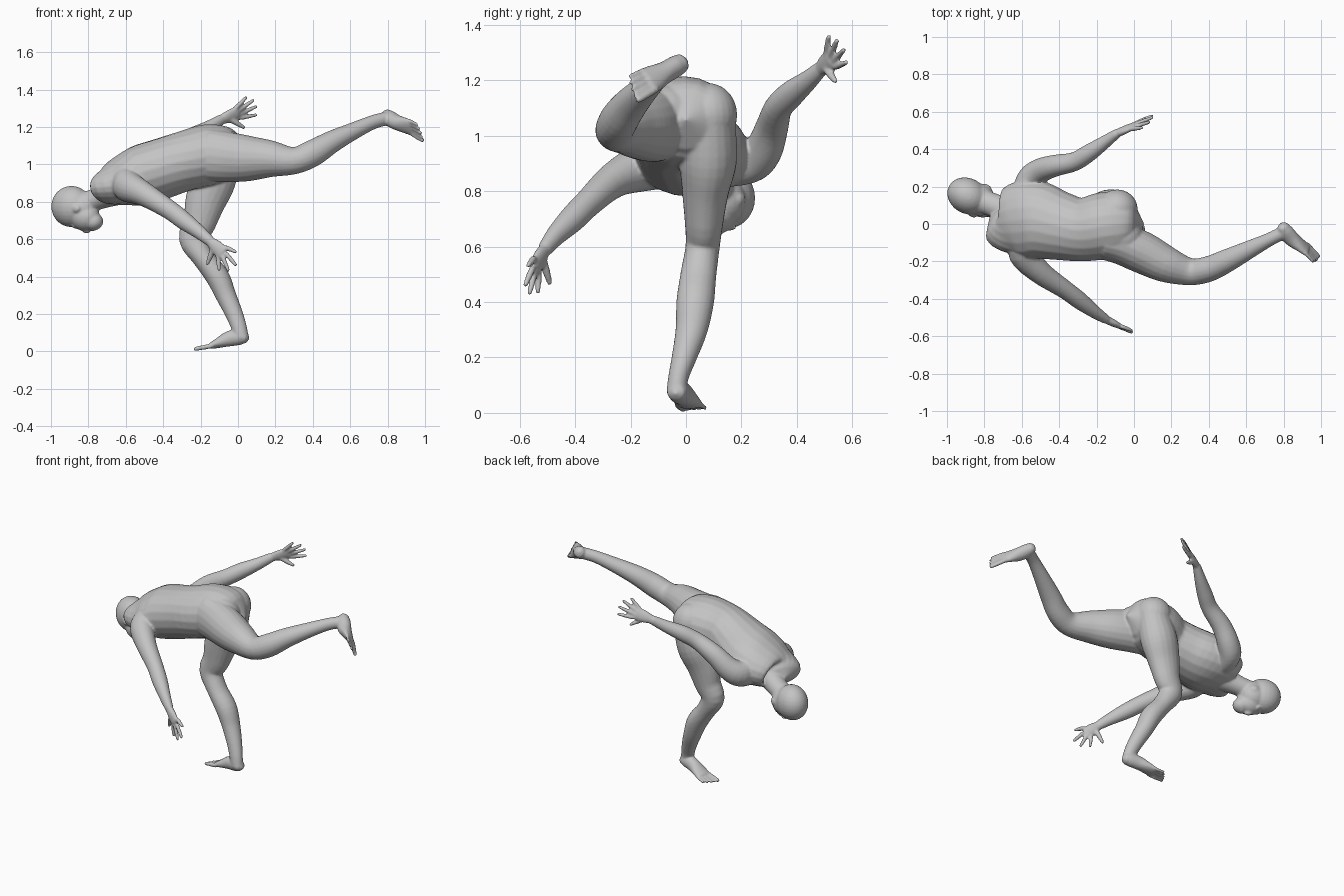
import bpy
import bmesh
from math import sin, cos, pi, radians
from mathutils import Vector, Matrix

if "Cube" in bpy.data.objects:
    bpy.data.objects.remove(bpy.data.objects["Cube"])

SCALE = 0.01            # all dimensions below are in hundredths of a unit
SIDES = 20
body_mesh = bmesh.new()


def smooth_stations(stations, steps=4):
    """Interpolate loft stations with a Catmull-Rom spline."""
    pts = [Vector(s) for s in stations]
    pts = [pts[0] * 2 - pts[1]] + pts + [pts[-1] * 2 - pts[-2]]
    result = []
    for p, q, r, s in zip(pts, pts[1:], pts[2:], pts[3:]):
        for i in range(steps):
            t = i / steps
            result.append(q + (r - p) * (t / 2)
                          + (p * 2 - q * 5 + r * 4 - s) * (t * t / 2)
                          + (q * 3 - p - r * 3 + s) * (t ** 3 / 2))
    result.append(pts[-2])
    return result


def loft(stations, up):
    """Loft ellipses along stations of (x, y, z, half width, half height)."""
    rows = smooth_stations(stations)
    centres = [Vector(row[:3]) * SCALE for row in rows]
    rings = []
    for i, row in enumerate(rows):
        ahead = centres[min(i + 1, len(rows) - 1)]
        behind = centres[max(i - 1, 0)]
        tangent = (ahead - behind).normalized()
        side = Vector(up).cross(tangent).normalized()
        normal = tangent.cross(side)
        ring = []
        for k in range(SIDES):
            angle = 2 * pi * k / SIDES
            offset = side * (cos(angle) * row[3]) + normal * (sin(angle) * row[4])
            ring.append(body_mesh.verts.new(centres[i] + offset * SCALE))
        rings.append(ring)
        if i in (0, len(rows) - 1):
            sign = 1 if i else -1
            bulge = tangent * (sign * 0.6 * min(row[3], row[4]) * SCALE)
            tip = body_mesh.verts.new(centres[i] + bulge)
            for k in range(SIDES):
                body_mesh.faces.new((ring[k], ring[(k + 1) % SIDES], tip))
    for low, high in zip(rings, rings[1:]):
        for k in range(SIDES):
            n = (k + 1) % SIDES
            body_mesh.faces.new((low[k], low[n], high[n], high[k]))


def blob(centre, radii, turn=0):
    """Add an ellipsoid turned about the vertical axis."""
    matrix = (Matrix.Translation(Vector(centre) * SCALE)
              @ Matrix.Rotation(radians(turn), 4, "Z")
              @ Matrix.Diagonal((*[r * SCALE for r in radii], 1)))
    bmesh.ops.create_uvsphere(body_mesh, u_segments=24, v_segments=14,
                              radius=1, matrix=matrix)


def digit(start, end, thick, thin):
    """Add a finger or toe."""
    middle = (start + end) / 2
    up = Vector((0.3, 0.5, 0.8))
    loft([(*start, thick, thick), (*middle, thick, thick), (*end, thin, thin)], up)


def hand(wrist, knuckles, tips, thumb):
    wrist, knuckles, thumb = Vector(wrist), Vector(knuckles), Vector(thumb)
    tips = [Vector(t) for t in tips]
    mean = sum(tips, Vector()) / len(tips)
    across = tips[0] - tips[-1]
    normal = across.cross(knuckles - wrist).normalized()
    middle = (wrist + knuckles) / 2
    loft([(*wrist, 2.6, 2.2), (*middle, 3.8, 2), (*knuckles, 4, 1.5)], normal)
    for tip in tips:
        base = knuckles + (tip - mean) * 0.5
        digit(base, tip, 1.2, 0.9)
    digit(wrist.lerp(knuckles, 0.35), thumb, 1.5, 0.95)


def foot(heel, toe, up, big_toe_side):
    heel, toe = Vector(heel), Vector(toe)
    forward = (toe - heel).normalized()
    up = Vector(up)
    up = (up - forward * up.dot(forward)).normalized()
    side = forward.cross(up) * big_toe_side

    def place(along, height, across=0):
        return heel + forward * along + up * height + side * across

    profile = [(1.5, 3.2, 3.2, 2.8), (5, 4.2, 3.9, 4.2), (11, 4.2, 4, 4.2),
               (17, 2.8, 4.9, 2.8), (21.5, 1.7, 5.3, 1.7)]
    loft([(*place(a, h), w, t) for a, h, w, t in profile], up)
    length = (toe - heel).length
    for i in range(5):
        across = 4.5 - 2.3 * i
        thick = 1.3 if i == 0 else 0.9
        digit(place(20, 1.6, across * 0.9),
              place(length - 0.7 - i * i * 0.2, 1.2, across), thick, thick * 0.85)


# Torso, from the base of the neck to the seat
loft([(-74, 3, 87, 9, 6), (-70, 1, 88, 15.5, 10), (-62, 2, 91, 20.5, 13.5),
      (-52, 2, 94, 21, 16.3), (-40, -1, 98, 18.5, 16.2), (-28, -3, 102, 17, 16),
      (-16, -1, 105, 18, 16.5), (-6, 0, 106, 17, 14.5), (-1, 0, 106, 13, 11)],
     (0, 0, 1))
blob((-9, 8, 107.5), (11, 10.5, 11.5))
blob((-7, -7, 106.5), (12, 11, 12))

# Neck and head
loft([(-83, 13, 79, 6.5, 6), (-74, 9.5, 82, 6.5, 6), (-67, 6, 85, 8, 7.5),
      (-60, 3, 88, 10, 9)], (0, 0, 1))
HEAD_TURN = -30
blob((-89, 15, 77.5), (11.3, 9.5, 11), HEAD_TURN)        # cranium
blob((-83, 13, 76.5), (9, 8.7, 9.2), HEAD_TURN)          # skull base
blob((-82, 11, 72), (8.5, 7.2, 7.5), HEAD_TURN)          # face
blob((-77.5, 9, 69.5), (5.5, 5.3, 4.8), HEAD_TURN)       # jaw
blob((-81, 11, 64.8), (2.6, 1.5, 1.8), HEAD_TURN)        # nose
blob((-77.5, 9, 65.5), (1.4, 2.6, 1.2), HEAD_TURN)       # lips
blob((-86, 14, 66.8), (1.6, 5, 1.2), HEAD_TURN)          # brow
for ear in ((-86.8, 5.2, 76.5), (-78.6, 19.8, 77)):
    blob(ear, (2.8, 1.3, 2.2), HEAD_TURN)

# Lowered arm and hand
loft([(-58, -7, 91, 8, 10), (-59, -16, 88.5, 8, 8.8), (-50, -26, 84, 6.3, 6.5),
      (-37, -35, 76, 5, 5.2), (-29, -41, 70, 4.7, 4.9), (-21, -47, 64, 3.5, 3.8),
      (-15, -51, 59, 2.5, 2.9)], (0, 0, 1))
hand((-15, -51, 59), (-8, -54.5, 52.5),
     [(-1, -57, 53), (-1, -58, 46), (-5, -56.5, 43), (-10, -53.5, 43.3)],
     (-16.5, -49, 46.5))

# Raised arm and hand
loft([(-58, 12, 91, 8, 10), (-56, 23, 91, 7.2, 8.2), (-51, 28, 95, 6.7, 7.2),
      (-43, 31, 103, 5.9, 6.2), (-32, 33.3, 110, 5.1, 5.2),
      (-24, 38, 115, 4.7, 4.9), (-16, 43.5, 119.5, 3.6, 3.8),
      (-9, 48.5, 124, 2.5, 2.9)], (0, 0, 1))
hand((-9, 48.5, 124), (0, 52.5, 127.5),
     [(4.5, 51.5, 136), (8.5, 54.5, 134.5), (10, 57, 131), (10, 58, 126.5)],
     (3.5, 54, 119.5))

# Standing leg and foot
loft([(-8, 8, 107, 10, 9.5), (-13, 8, 92, 12, 10.5), (-17.5, 7, 80, 10.8, 8.5),
      (-20.5, 6.5, 69, 8.8, 7), (-24, 6, 60, 7.6, 6.2), (-18.5, 4.5, 50, 5.9, 6.5),
      (-11, 3.3, 40, 6.3, 6.8), (-6.5, 2, 30, 5.5, 5.8), (-2, -0.7, 20, 4.7, 4.5),
      (0.5, -2.7, 13, 4.2, 3.7), (2, -3.5, 7, 3.8, 3.6)], (0, 1, 0))
foot((6.5, -4.2, 4.2), (-22.7, 3.5, 0), (0, 0, 1), -1)

# Trailing leg and foot
loft([(-16, -9, 105, 10, 14), (-6, -11, 104, 11, 13.5), (5, -15.5, 103.2, 11.2, 12.3),
      (17, -21.5, 103, 9.8, 10), (30, -25.5, 102, 7.3, 7.3), (40, -24, 106, 6.9, 7.2),
      (50, -19.5, 112, 6.2, 6), (62, -13.5, 118, 4.8, 4.6),
      (72, -8.5, 122.5, 3.7, 3.8), (79, -5, 124.5, 3.6, 3.7)], (0, 0, 1))
foot((81, 1.7, 128.8), (99.8, -20, 116.5), (-0.71, -0.51, -0.45), 1)

# One continuous body
bmesh.ops.recalc_face_normals(body_mesh, faces=body_mesh.faces[:])
mesh = bpy.data.meshes.new("body")
body_mesh.to_mesh(mesh)
body_mesh.free()
body = bpy.data.objects.new("body", mesh)
bpy.context.collection.objects.link(body)

fuse = body.modifiers.new("fuse_parts", "REMESH")
fuse.mode = "VOXEL"
fuse.voxel_size = 0.006
fuse.use_smooth_shade = True
soften = body.modifiers.new("soften_joins", "SMOOTH")
soften.factor = 0.5
soften.iterations = 8

# Plain grey clay
grey = bpy.data.materials.new("clay_grey")
grey.use_nodes = True
colour = (0.55, 0.55, 0.55, 1)
grey.diffuse_color = colour
grey.node_tree.nodes["Principled BSDF"].inputs["Base Color"].default_value = colour
mesh.materials.append(grey)
